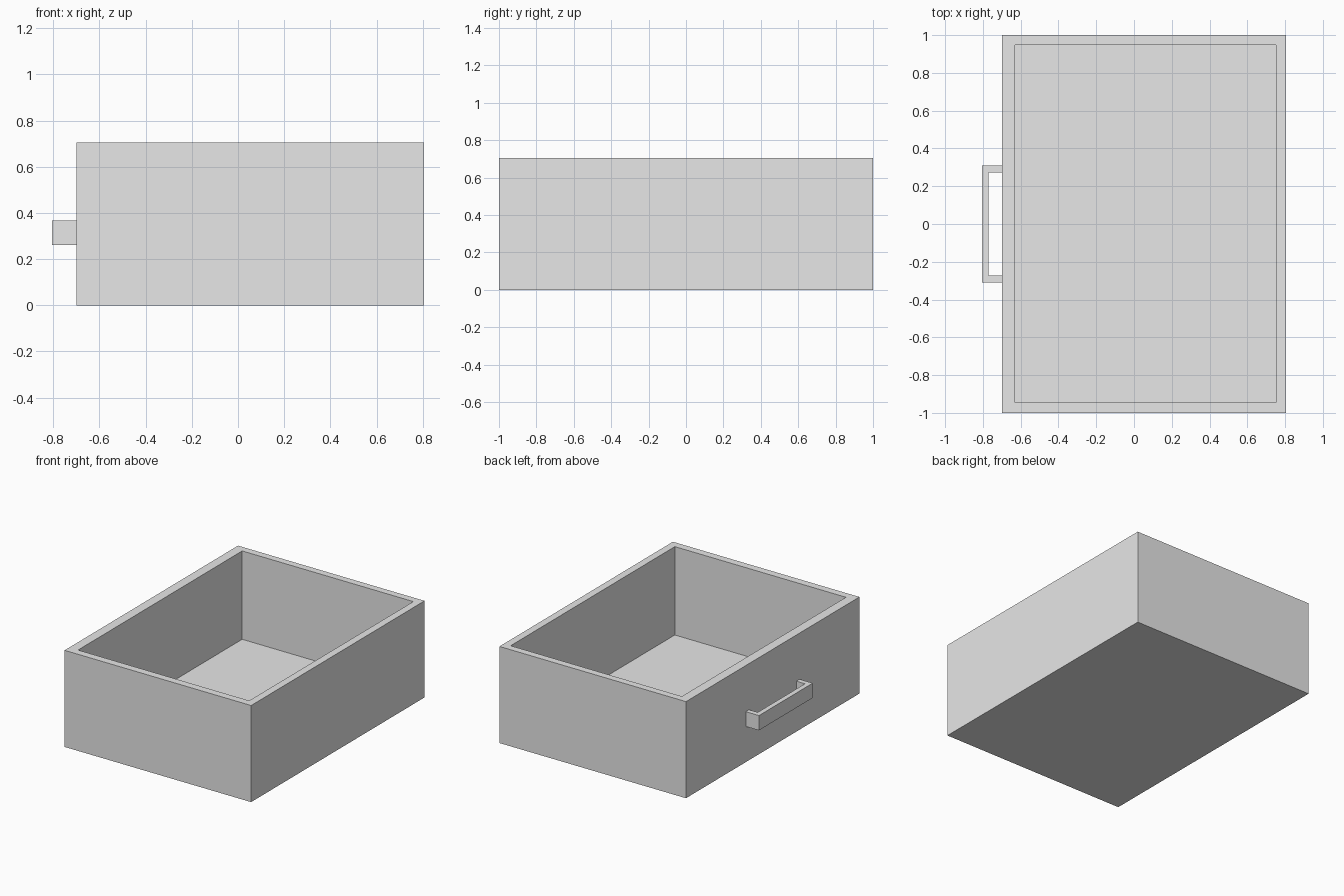
import bpy
import bmesh
from mathutils import Vector

cube = bpy.data.objects.get("Cube")
if cube:
    bpy.data.objects.remove(cube, do_unlink=True)

# Single plain grey for the whole piece
grey = bpy.data.materials.new("light_grey")
grey.use_nodes = True
colour = (0.8, 0.8, 0.8, 1)
grey.diffuse_color = colour
grey.node_tree.nodes["Principled BSDF"].inputs["Base Color"].default_value = colour


def extrude_profile(name, points, direction):
    """Make a closed solid from a flat outline swept along a direction."""
    bm = bmesh.new()
    base = bm.faces.new([bm.verts.new(p) for p in points])
    swept = bmesh.ops.extrude_face_region(bm, geom=[base], use_keep_orig=True)
    verts = [g for g in swept["geom"] if isinstance(g, bmesh.types.BMVert)]
    bmesh.ops.translate(bm, verts=verts, vec=Vector(direction))
    bmesh.ops.recalc_face_normals(bm, faces=bm.faces)
    return add_object(name, bm)


def add_object(name, bm):
    mesh = bpy.data.meshes.new(name)
    bm.to_mesh(mesh)
    bm.free()
    mesh.materials.append(grey)
    obj = bpy.data.objects.new(name, mesh)
    bpy.context.collection.objects.link(obj)
    return obj


# Drawer box: a block whose top is inset to the rim and pushed down to the floor
x0, x1, height, floor = -0.70, 0.806, 0.705, 0.06
rim_x, rim_y = (-0.63, 0.752), (-0.945, 0.948)
bm = bmesh.new()
bmesh.ops.create_cube(bm, size=1)
for v in bm.verts:
    v.co = (x1 if v.co.x > 0 else x0, 2 * v.co.y, height if v.co.z > 0 else 0)
bm.normal_update()
top = max(bm.faces, key=lambda f: f.calc_center_median().z)
bmesh.ops.inset_region(bm, faces=[top], thickness=0.05)
for v in top.verts:
    v.co = (rim_x[v.co.x > 0], rim_y[v.co.y > 0], height)
well = bmesh.ops.extrude_face_region(bm, geom=[top])
bmesh.ops.delete(bm, geom=[top], context="FACES_ONLY")
for v in well["geom"]:
    if isinstance(v, bmesh.types.BMVert):
        v.co.z = floor
bmesh.ops.recalc_face_normals(bm, faces=bm.faces)
add_object("drawer_box", bm)

# Pull handle: a squared bracket outline, mirrored end to end
z_low, z_high = 0.26, 0.368
half = [(x0, 0.273), (x0, 0.31), (-0.806, 0.31)]
inner = (-0.77, 0.273)
outline = half + [(x, -y) for x, y in reversed(half)]
outline += [(inner[0], -inner[1]), inner]
extrude_profile("pull_handle", [(x, y, z_low) for x, y in outline],
                (0, 0, z_high - z_low))
